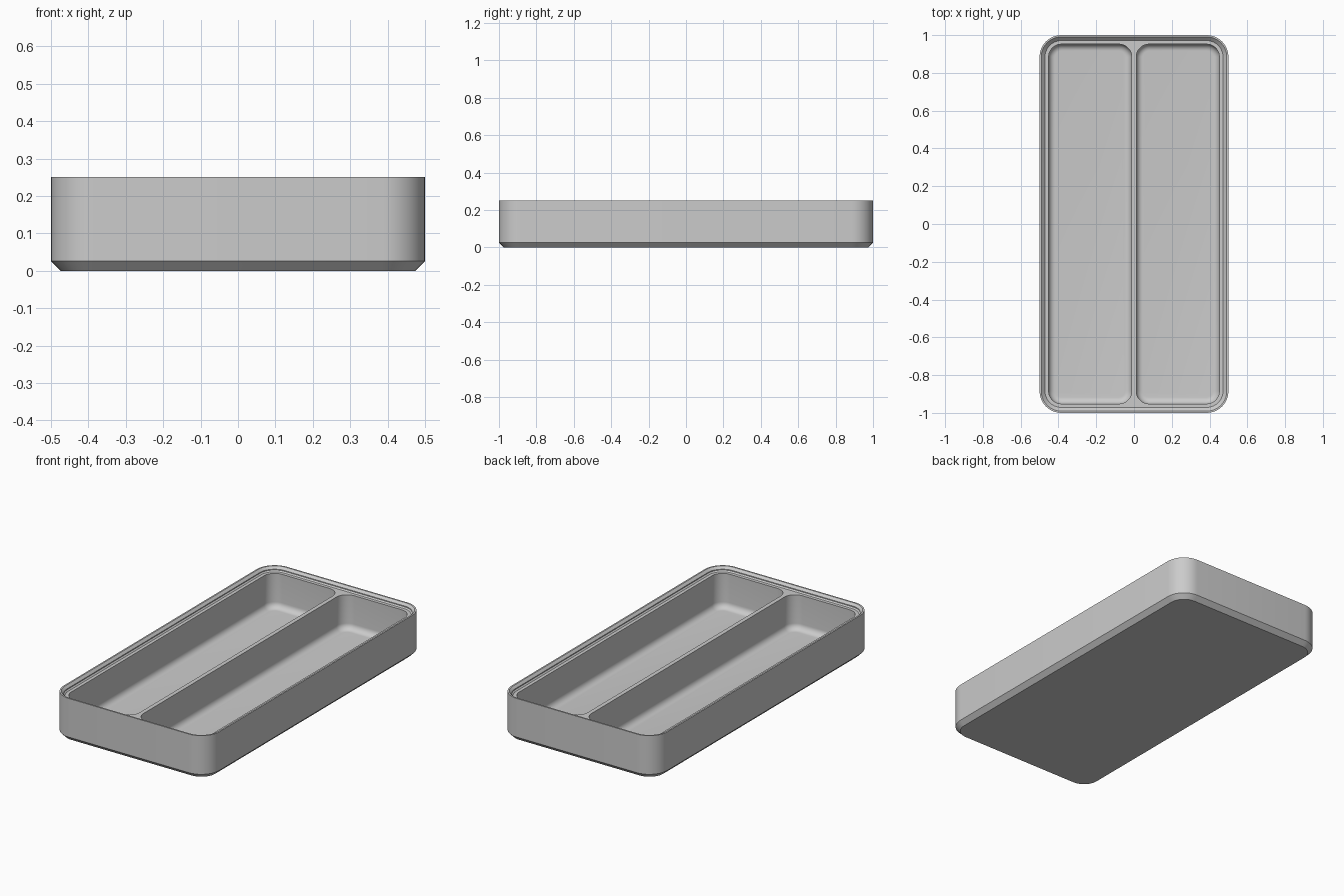
import bpy
import bmesh
from math import sin, cos, pi, radians

cube = bpy.data.objects.get("Cube")
if cube:
    bpy.data.objects.remove(cube, do_unlink=True)

HALF_X, HALF_Y, HEIGHT, CORNER = 0.5, 1.0, 0.25, 0.115
LEDGE_Z, FLOOR_Z, FILLET = 0.225, 0.025, 0.035
CORNER_STEPS, FILLET_STEPS = 10, 8

# Plain grey plastic
grey = bpy.data.materials.new("grey plastic")
grey.use_nodes = True
colour = (0.6, 0.6, 0.6, 1)
grey.diffuse_color = colour
grey.node_tree.nodes["Principled BSDF"].inputs["Base Color"].default_value = colour


def ring(bm, cx, hx, hy, radius, z):
    """Rounded rectangle of vertices at height z."""
    verts = []
    for quarter, (sx, sy) in enumerate([(1, 1), (-1, 1), (-1, -1), (1, -1)]):
        for i in range(CORNER_STEPS + 1):
            a = (quarter + i / CORNER_STEPS) * pi / 2
            verts.append(bm.verts.new((cx + sx * (hx - radius) + radius * cos(a),
                                       sy * (hy - radius) + radius * sin(a), z)))
    return verts


def loft(bm, cx, hx, hy, radius, profile):
    """Skin rounded rectangles following (inset, z) steps; return all rings."""
    rings = [ring(bm, cx, hx - d, hy - d, radius - d, z) for d, z in profile]
    for low, high in zip(rings, rings[1:]):
        for i in range(len(low)):
            j = (i + 1) % len(low)
            bm.faces.new((low[i], low[j], high[j], high[i]))
    return rings


def border(verts):
    return [e for v in verts for e in v.link_edges if e.other_vert(v) in set(verts)]


bm = bmesh.new()

# Outer shell: chamfered foot, wall, rim and sloped stacking lip
shell = loft(bm, 0, HALF_X, HALF_Y, CORNER,
             [(0.026, 0), (0, 0.026), (0, HEIGHT), (0.009, HEIGHT),
              (0.022, 0.237), (0.022, 0.232), (0.029, LEDGE_Z)])
bm.faces.new(shell[0])
openings = set(border(shell[-1]))

# Two pockets with filleted floors
fillet = [(FILLET * (1 - cos(a)), FLOOR_Z + FILLET * (1 - sin(a)))
          for a in (i / FILLET_STEPS * pi / 2 for i in range(FILLET_STEPS + 1))]
for side in (-1, 1):
    pocket = loft(bm, side * 0.232, 0.22, 0.952, 0.068, [(0, LEDGE_Z)] + fillet)
    bm.faces.new(pocket[-1])
    openings |= set(border(pocket[0]))

# Ledge and divider top between the lip and the pocket mouths
bmesh.ops.triangle_fill(bm, use_beauty=True, edges=list(openings), normal=(0, 0, 1))
flat = [f for f in bm.faces if all(abs(v.co.z - LEDGE_Z) < 1e-5 for v in f.verts)]
bmesh.ops.dissolve_limit(bm, angle_limit=radians(1), verts=[], delimit=set(),
                         edges=[e for e in bm.edges if len(e.link_faces) == 2
                                and all(f in flat for f in e.link_faces)])
bmesh.ops.recalc_face_normals(bm, faces=bm.faces)

mesh = bpy.data.meshes.new("divided_tray")
bm.to_mesh(mesh)
bm.free()
mesh.materials.append(grey)
tray = bpy.data.objects.new("divided_tray", mesh)
bpy.context.collection.objects.link(tray)

# Smooth rounded corners, crisp rims
bpy.ops.object.select_all(action='DESELECT')
tray.select_set(True)
bpy.context.view_layer.objects.active = tray
bpy.ops.object.shade_smooth_by_angle(angle=radians(30))
